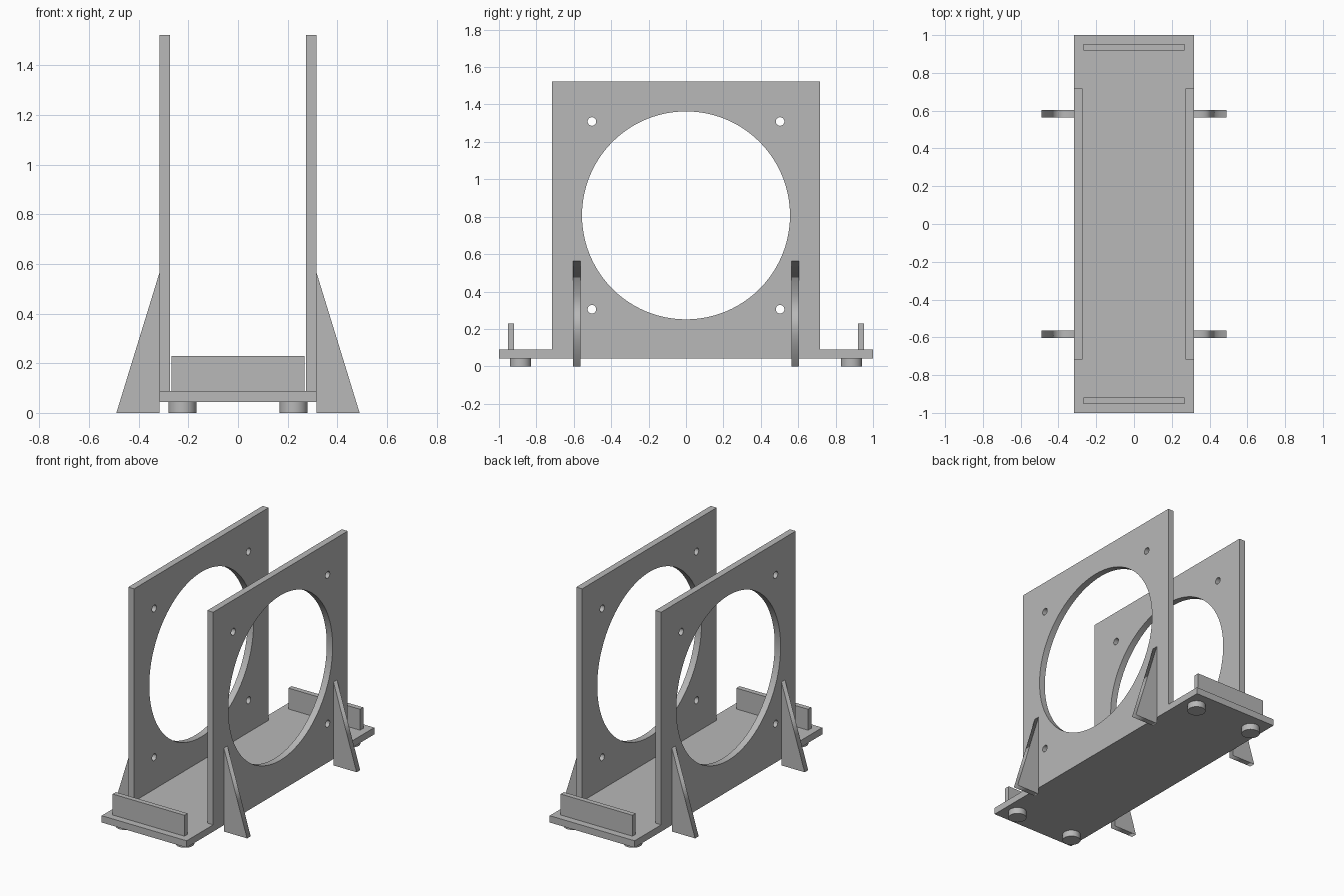
import bpy, bmesh, math
from mathutils import Matrix, Vector

cube = bpy.data.objects.get("Cube")
if cube:
    bpy.data.objects.remove(cube, do_unlink=True)

GREY = (0.48, 0.48, 0.48, 1)
grey = bpy.data.materials.new("plain grey")
grey.use_nodes = True
grey.diffuse_color = GREY
grey.node_tree.nodes["Principled BSDF"].inputs["Base Color"].default_value = GREY

BASE_BOTTOM, BASE_TOP = 0.043, 0.089
HALF_WIDTH = 0.317
# Profile planes: local (x, y, z) becomes world (y, z, x) or (x, z, -y)
SIDE_PLANE = Matrix(((0, 0, 1, 0), (1, 0, 0, 0), (0, 1, 0, 0), (0, 0, 0, 1)))
FRONT_PLANE = Matrix(((1, 0, 0, 0), (0, 0, -1, 0), (0, 1, 0, 0), (0, 0, 0, 1)))


def finish(name, bm):
    bmesh.ops.recalc_face_normals(bm, faces=bm.faces)
    mesh = bpy.data.meshes.new(name)
    bm.to_mesh(mesh)
    bm.free()
    mesh.materials.append(grey)
    obj = bpy.data.objects.new(name, mesh)
    bpy.context.collection.objects.link(obj)
    return obj


def box(name, low, high):
    low, high = Vector(low), Vector(high)
    bm = bmesh.new()
    bmesh.ops.create_cube(bm, size=1)
    bmesh.ops.scale(bm, vec=high - low, verts=bm.verts)
    bmesh.ops.translate(bm, vec=(low + high) / 2, verts=bm.verts)
    return finish(name, bm)


def circle(cx, cy, r, n):
    return [(cx + r * math.cos(math.tau * i / n), cy + r * math.sin(math.tau * i / n))
            for i in range(n)]


def plate(name, loops, thickness, plane, centre):
    """Filled outline with holes, given a thickness."""
    curve = bpy.data.curves.new(name + "_outline", "CURVE")
    curve.dimensions = "2D"
    curve.fill_mode = "BOTH"
    curve.extrude = thickness / 2
    for loop in loops:
        spline = curve.splines.new("POLY")
        spline.points.add(len(loop) - 1)
        for point, (x, y) in zip(spline.points, loop):
            point.co = (x, y, 0, 1)
        spline.use_cyclic_u = True
    helper = bpy.data.objects.new(name + "_outline", curve)
    mesh = bpy.data.meshes.new_from_object(helper)
    bm = bmesh.new()
    bm.from_mesh(mesh)
    bpy.data.objects.remove(helper)
    bpy.data.curves.remove(curve)
    bpy.data.meshes.remove(mesh)
    bmesh.ops.remove_doubles(bm, verts=bm.verts, dist=0.0001)
    bmesh.ops.transform(bm, matrix=Matrix.Translation(centre) @ plane, verts=bm.verts)
    return finish(name, bm)


smooth = []

# Base tray
box("base_plate", (-HALF_WIDTH, -1, BASE_BOTTOM), (HALF_WIDTH, 1, BASE_TOP))

# Upright panels with a large opening and four screw holes
panel_loops = [[(-0.717, BASE_TOP), (0.717, BASE_TOP), (0.717, 1.523), (-0.717, 1.523)],
               circle(0, 0.807, 0.556, 96)]
panel_loops += [circle(y, z, 0.023, 24) for y in (-0.503, 0.503) for z in (0.305, 1.309)]
for side, sx in (("left", 1), ("right", -1)):
    smooth.append(plate(side + "_panel", panel_loops, 0.044, SIDE_PLANE,
                        (sx * (HALF_WIDTH - 0.022), 0, 0)))

for end, sy in (("front", -1), ("back", 1)):
    # Low lip across each end of the base
    ys = sorted((sy * 0.919, sy * 0.953))
    box(end + "_lip", (-0.268, ys[0], BASE_TOP), (0.268, ys[1], 0.23))

    for side, sx in (("left", 1), ("right", -1)):
        # Triangular brace outside each panel
        brace = [(sx * HALF_WIDTH, 0), (sx * 0.49, 0), (sx * HALF_WIDTH, 0.563)]
        plate(f"{end}_{side}_brace", [brace], 0.038, FRONT_PLANE, (0, sy * 0.584, 0))

        # Round foot under each corner
        bm = bmesh.new()
        bmesh.ops.create_cone(bm, cap_ends=True, segments=48, radius1=0.057,
                              radius2=0.057, depth=BASE_BOTTOM)
        bmesh.ops.translate(bm, vec=(sx * 0.224, sy * 0.885, BASE_BOTTOM / 2), verts=bm.verts)
        smooth.append(finish(f"{end}_{side}_foot", bm))

# Smooth the round walls, keep the rims sharp
bpy.ops.object.select_all(action="DESELECT")
for obj in smooth:
    obj.select_set(True)
bpy.context.view_layer.objects.active = smooth[0]
bpy.ops.object.shade_smooth_by_angle(angle=math.radians(30))
